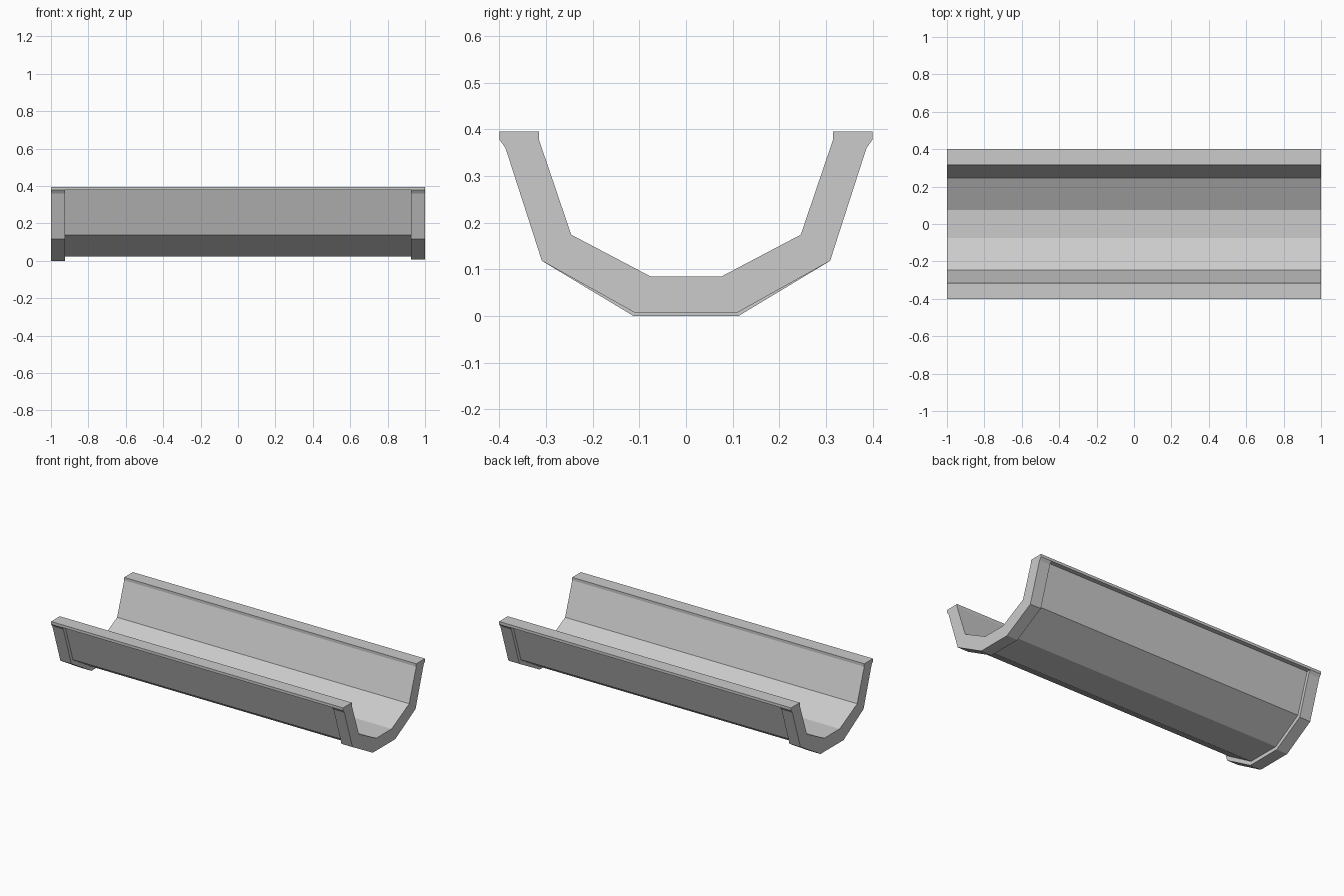
import bpy, bmesh

if "Cube" in bpy.data.objects:
    bpy.data.objects.remove(bpy.data.objects["Cube"])

# Half cross-sections as (y, z): inner floor up to the lip, then down the outside
INNER = [(0.075, 0.084), (0.246, 0.174), (0.315, 0.377), (0.315, 0.395),
         (0.40, 0.395), (0.40, 0.378)]


def section(outer):
    half = INNER + outer
    return half + [(-y, z) for y, z in reversed(half)]


collar_left = section([(0.387, 0.36), (0.309, 0.118), (0.113, 0.0)])
collar_right = section([(0.387, 0.36), (0.309, 0.118), (0.110, 0.007)])
trough = section([(0.372, 0.378), (0.293, 0.137), (0.105, 0.022)])

# Stations along the length; the repeated x values make the collar steps
stations = [(-1.0, collar_left), (-0.925, collar_left), (-0.925, trough),
            (0.925, trough), (0.925, collar_right), (1.0, collar_right)]

bm = bmesh.new()
cache = {}


def vert(x, p):
    key = (x, *p)
    if key not in cache:
        cache[key] = bm.verts.new(key)
    return cache[key]


def face(verts):
    verts = list(dict.fromkeys(verts))
    if len(verts) > 2:
        bm.faces.new(verts)


rings = [[vert(x, p) for p in prof] for x, prof in stations]
n = len(trough)

# Skin between stations, then close both ends
for a, b in zip(rings, rings[1:]):
    for i in range(n):
        j = (i + 1) % n
        face([a[i], a[j], b[j], b[i]])
face(rings[0])
face(rings[-1])
bmesh.ops.recalc_face_normals(bm, faces=bm.faces)

mesh = bpy.data.meshes.new("gutter_channel")
bm.to_mesh(mesh)
bm.free()
bpy.context.collection.objects.link(bpy.data.objects.new("gutter_channel", mesh))
